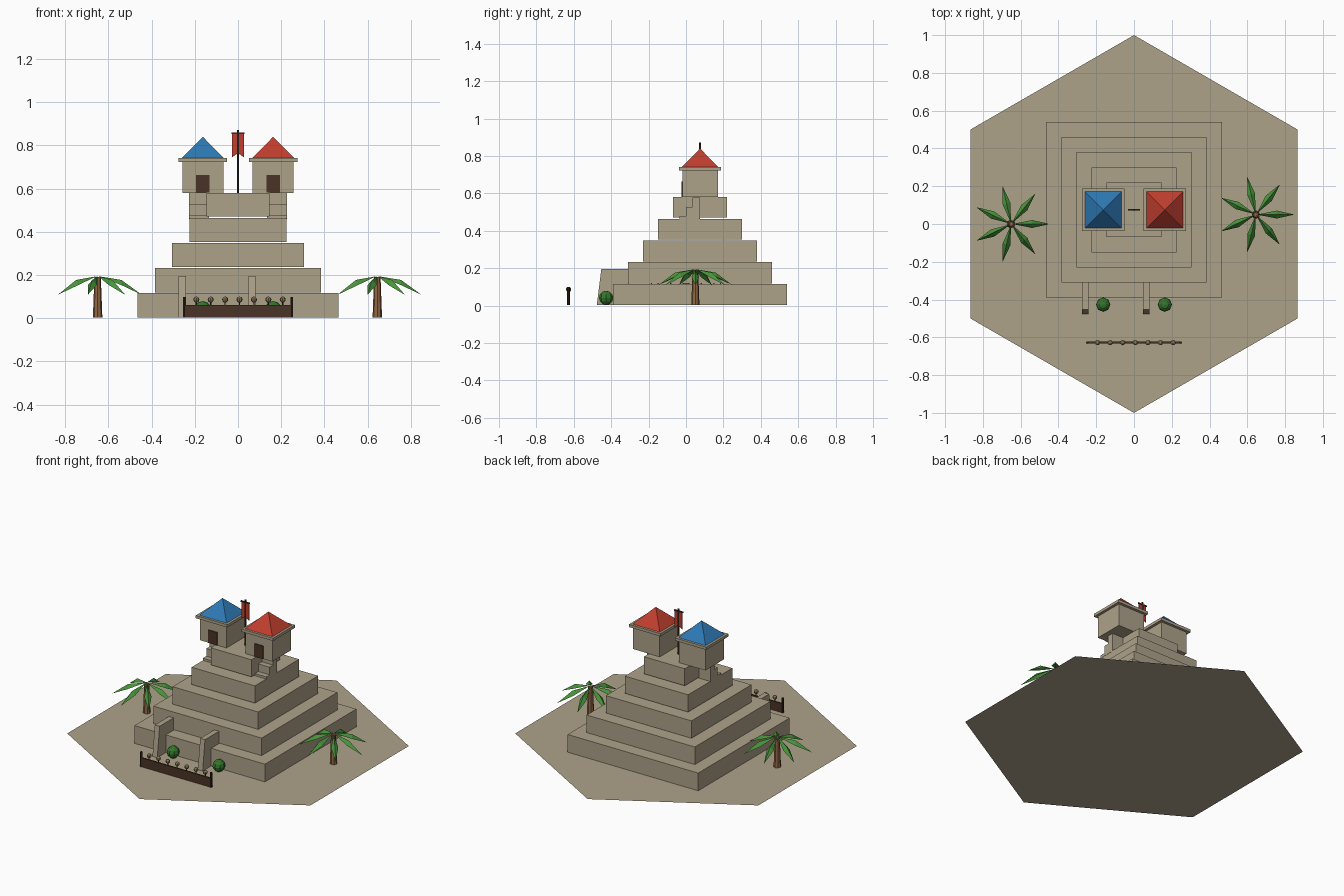
import bpy, bmesh
from math import pi, sin, cos
from mathutils import Matrix, Vector

if "Cube" in bpy.data.objects:
    bpy.data.objects.remove(bpy.data.objects["Cube"])


def material(name, *rgb):
    col = [(c / 255 / 12.92 if c < 10 else ((c / 255 + 0.055) / 1.055) ** 2.4) for c in rgb] + [1]
    m = bpy.data.materials.new(name)
    m.use_nodes = True
    m.diffuse_color = col
    m.node_tree.nodes["Principled BSDF"].inputs["Base Color"].default_value = col
    return m


STONE = material("sandstone", 174, 162, 138)
BLUE = material("blue_roof", 46, 121, 180)
RED = material("red_roof", 192, 62, 46)
LEAF = material("palm_green", 72, 148, 58)
BUSH = material("bush_green", 52, 118, 44)
BARK = material("bark", 146, 104, 70)
WOOD = material("dark_wood", 74, 50, 38)
POLE = material("pole_brown", 52, 42, 34)
KNOB = material("knob_tan", 136, 118, 88)


def finish(name, bm, mat, normals=True):
    if normals:
        bmesh.ops.recalc_face_normals(bm, faces=bm.faces)
    me = bpy.data.meshes.new(name)
    bm.to_mesh(me)
    bm.free()
    me.materials.append(mat)
    ob = bpy.data.objects.new(name, me)
    bpy.context.collection.objects.link(ob)
    return ob


def box(name, x, y, z, mat):
    bm = bmesh.new()
    mid = Matrix.Translation([sum(r) / 2 for r in (x, y, z)])
    size = Matrix.Diagonal([r[1] - r[0] for r in (x, y, z)] + [1])
    bmesh.ops.create_cube(bm, size=1, matrix=mid @ size)
    return finish(name, bm, mat)


def cone(name, x, y, z, r1, r2, sides, mat, turn=0):
    bm = bmesh.new()
    bmesh.ops.create_cone(bm, cap_ends=True, segments=sides, radius1=r1, radius2=r2, depth=z[1] - z[0],
                          matrix=Matrix.Translation((x, y, sum(z) / 2)) @ Matrix.Rotation(turn, 4, "Z"))
    bmesh.ops.remove_doubles(bm, verts=bm.verts, dist=1e-5)
    return finish(name, bm, mat)


def ball(name, pos, r, sides, rings, mat):
    bm = bmesh.new()
    bmesh.ops.create_uvsphere(bm, u_segments=sides, v_segments=rings, radius=r, matrix=Matrix.Translation(pos))
    return finish(name, bm, mat)


def extrude(name, points, offset, mat):
    """Sweep a flat outline along an offset into a solid."""
    bm = bmesh.new()
    face = bm.faces.new([bm.verts.new(p) for p in points])
    out = bmesh.ops.extrude_face_region(bm, geom=[face], use_keep_orig=True)
    moved = [v for v in out["geom"] if isinstance(v, bmesh.types.BMVert)]
    bmesh.ops.translate(bm, verts=moved, vec=offset)
    return finish(name, bm, mat)


# Hexagonal ground sheet
bm = bmesh.new()
bm.faces.new([bm.verts.new((cos(pi / 6 + i * pi / 3), sin(pi / 6 + i * pi / 3), 0)) for i in range(6)])
finish("ground", bm, STONE, normals=False)

# Stepped pyramid
CY = 0.075
for i in range(5):
    h = 0.465 - 0.08 * i
    box(f"tier_{i + 1}", (-h, h), (CY - h, CY + h), (0.002 + 0.117 * i, 0.116 * (i + 1)), STONE)

# Side stairs and towers, with a door and a hipped roof
steps = [(-0.035, 0.46), (-0.035, 0.478), (0, 0.478), (0, 0.527),
         (0.035, 0.527), (0.035, 0.579), (CY, 0.579), (CY, 0.46)]
for side, s, roof in (("right", -1, BLUE), ("left", 1, RED)):
    extrude(f"{side}_stairs", [(s * 0.135, y, z) for y, z in steps], (s * 0.091, 0, 0), STONE)
    x = s * 0.163
    box(f"{side}_tower", (x - 0.095, x + 0.095), (CY - 0.095, CY + 0.095), (0.58, 0.725), STONE)
    box(f"{side}_eave", (x - 0.112, x + 0.112), (CY - 0.112, CY + 0.112), (0.723, 0.741), STONE)
    box(f"{side}_door", (x - 0.032, x + 0.032), (-0.025, -0.018), (0.581, 0.664), WOOD)
    cone(f"{side}_roof", x, CY, (0.741, 0.84), 0.097 * 2 ** 0.5, 0, 4, roof, pi / 4)

# Banner between the towers
cone("flag_pole", 0, CY, (0.575, 0.872), 0.006, 0.006, 6, POLE)
box("flag_crossbar", (-0.031, 0.031), (CY - 0.004, CY + 0.004), (0.852, 0.86), POLE)
banner = [(-0.027, 0.854), (-0.027, 0.745), (0, 0.764), (0.027, 0.745), (0.027, 0.854)]
extrude("flag", [(x, CY - 0.002, z) for x, z in banner], (0, 0.004, 0), RED)

# Sloped buttresses by the entrance
for side, x in (("right", -0.275), ("left", 0.048)):
    outline = [(-0.477, 0.002), (-0.453, 0.195), (-0.305, 0.195), (-0.305, 0.002)]
    extrude(f"{side}_buttress", [(x, y, z) for y, z in outline], (0.034, 0, 0), STONE)

# Round bushes
for side, s in (("right", -1), ("left", 1)):
    ball(f"{side}_bush", (s * 0.163, -0.427, 0.041), 0.038, 8, 6, BUSH)

# Front fence with knobs on pins
FY = -0.628
box("fence_panel", (-0.247, 0.247), (FY - 0.005, FY + 0.005), (0.002, 0.06), WOOD)
for side, s in (("right", -1), ("left", 1)):
    cone(f"{side}_fence_post", s * 0.248, FY, (0.002, 0.097), 0.007, 0.007, 6, POLE)
for i in range(7):
    x = 0.007 + (i - 3) * 0.0667
    cone(f"fence_pin_{i + 1}", x, FY, (0.055, 0.08), 0.003, 0.003, 5, POLE)
    ball(f"fence_knob_{i + 1}", (x, FY, 0.086), 0.014, 8, 6, KNOB)


# Palms with folded, drooping fronds
def palm(name, x, y):
    cone(f"{name}_trunk", x, y, (0.002, 0.19), 0.022, 0.015, 8, BARK)
    bm = bmesh.new()
    for i in range(7):
        frame = Matrix.Translation((x, y, 0)) @ Matrix.Rotation(i * 2 * pi / 7, 4, "Z")
        points = [(0.005, 0, 0.194), (0.11, 0.021, 0.153), (0.205, 0, 0.108),
                  (0.11, -0.021, 0.153), (0.11, 0, 0.177)]
        base, edge_a, tip, edge_b, ridge = [bm.verts.new(frame @ Vector(p)) for p in points]
        for tri in ((base, ridge, edge_a), (ridge, tip, edge_a), (base, edge_b, ridge), (ridge, edge_b, tip)):
            bm.faces.new(tri).normal_update()
    for f in bm.faces:
        if f.normal.z < 0:
            f.normal_flip()
    finish(f"{name}_fronds", bm, LEAF, normals=False)


palm("right_palm", -0.65, 0)
palm("left_palm", 0.645, 0.05)
